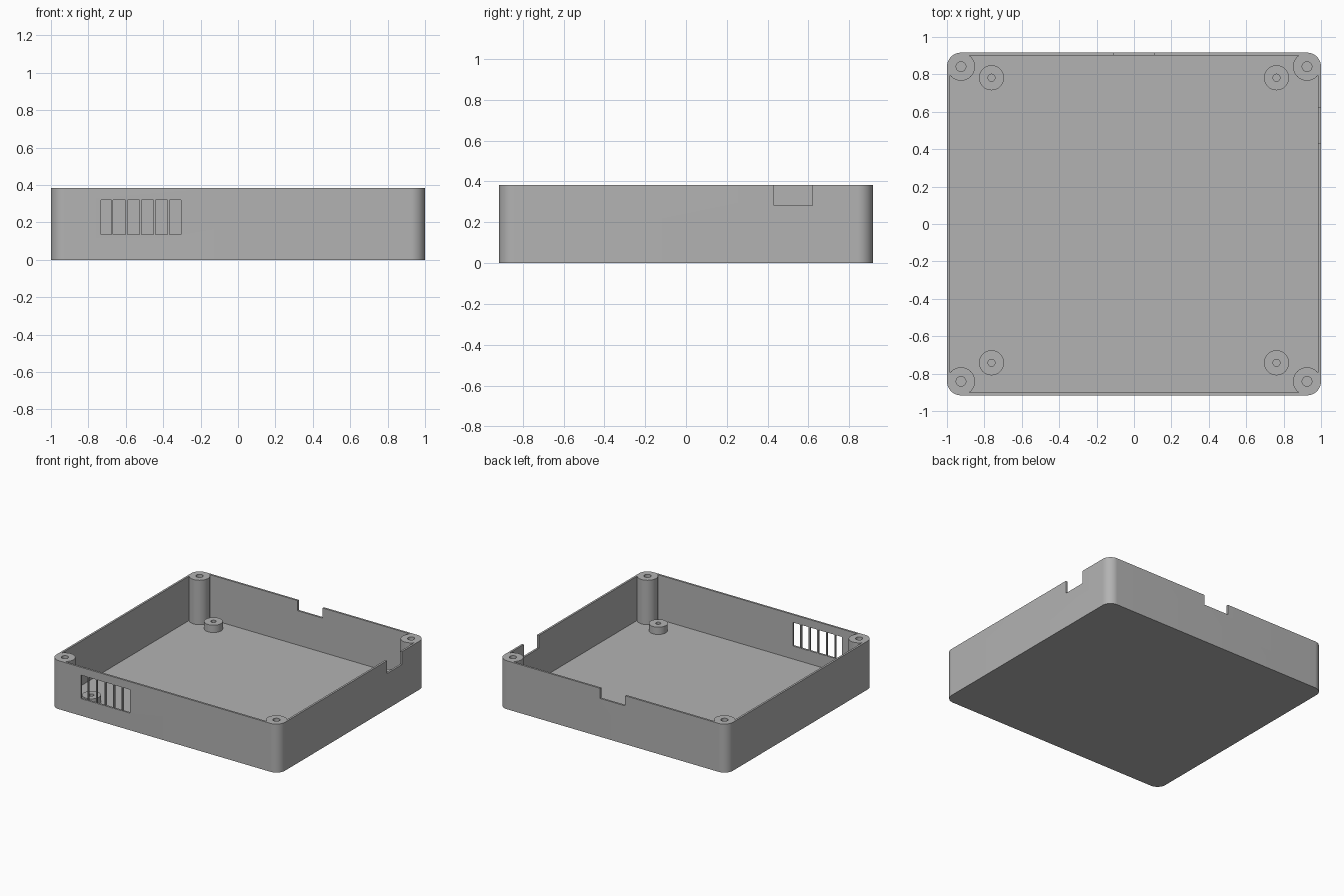
import bpy, bmesh, math
from math import sin, cos, pi

cube = bpy.data.objects.get("Cube")
if cube:
    bpy.data.objects.remove(cube, do_unlink=True)

HX, HY, H = 1.0, 0.916, 0.383      # half width, half depth, height
WALL, FLOOR, R = 0.029, 0.032, 0.075  # wall, floor, corner and post radius

grey = bpy.data.materials.new("plain grey")
grey.use_nodes = True
colour = (0.45, 0.45, 0.45, 1)
grey.diffuse_color = colour
grey.node_tree.nodes["Principled BSDF"].inputs["Base Color"].default_value = colour


def prism(name, outline, z0, z1):
    """Extrude a counter-clockwise outline from z0 to z1."""
    bm = bmesh.new()
    face = bm.faces.new([bm.verts.new((x, y, z0)) for x, y in outline])
    top = bmesh.ops.extrude_face_region(bm, geom=[face])["geom"]
    bmesh.ops.translate(bm, vec=(0, 0, z1 - z0),
                        verts=[g for g in top if isinstance(g, bmesh.types.BMVert)])
    bmesh.ops.recalc_face_normals(bm, faces=bm.faces)
    mesh = bpy.data.meshes.new(name)
    bm.to_mesh(mesh)
    bm.free()
    mesh.materials.append(grey)
    obj = bpy.data.objects.new(name, mesh)
    bpy.context.collection.objects.link(obj)
    return obj


def arc(cx, cy, r, a0, a1, n=16):
    angles = [a0 + (a1 - a0) * i / n for i in range(n + 1)]
    return [(cx + r * cos(a), cy + r * sin(a)) for a in angles]


def circle(cx, cy, r, n=48):
    return arc(cx, cy, r, 0, 2 * pi, n)[:-1]


def box(x0, x1, y0, y1):
    return [(x0, y0), (x1, y0), (x1, y1), (x0, y1)]


def cut(obj, outline, z0, z1):
    """Subtract a prism and discard the cutter."""
    cutter = prism("cutter", outline, z0, z1)
    cutter.hide_render = True
    mod = obj.modifiers.new("cut", "BOOLEAN")
    mod.operation, mod.solver, mod.object = "DIFFERENCE", "EXACT", cutter
    bpy.context.view_layer.objects.active = obj
    bpy.ops.object.modifier_apply(modifier=mod.name)
    bpy.data.objects.remove(cutter, do_unlink=True)


def smooth(obj):
    bpy.ops.object.select_all(action="DESELECT")
    obj.select_set(True)
    bpy.context.view_layer.objects.active = obj
    bpy.ops.object.shade_smooth_by_angle(angle=math.radians(30))


# Rounded tray, with a cavity whose outline leaves a screw post in each corner
corners = [(1, 1), (-1, 1), (-1, -1), (1, -1)]
posts = [(sx * (HX - R), sy * (HY - R)) for sx, sy in corners]
bite = math.asin((R - WALL) / R)
outer, inner = [], []
for i, (px, py) in enumerate(posts):
    a = i * pi / 2
    outer += arc(px, py, R, a, a + pi / 2)
    inner += arc(px, py, R, a - bite, a - 1.5 * pi + pi / 2 + bite - pi / 2, 24)

tray = prism("enclosure_tray", outer, 0, H)
cut(tray, inner, FLOOR, H + 0.1)

# Screw holes in the posts
for px, py in posts:
    cut(tray, circle(px, py, 0.026, 32), 0.08, H + 0.1)

# Cable notches in the back and left walls
cut(tray, box(-0.11, 0.11, HY - 0.05, HY + 0.1), H - 0.08, H + 0.1)
cut(tray, box(HX - 0.05, HX + 0.1, 0.432, 0.62), H - 0.102, H + 0.1)

# Six vent slots in the front wall, separated by thin bars
bars = [-0.672 + 0.075 * i for i in range(5)]
starts = [-0.733] + [b + 0.005 for b in bars]
ends = [b - 0.005 for b in bars] + [-0.305]
for x0, x1 in zip(starts, ends):
    cut(tray, box(x0, x1, -HY - 0.1, -HY + 0.04), 0.135, 0.321)
smooth(tray)

# Hollow board standoffs on the floor
for side, x in (("right", -0.762), ("left", 0.762)):
    for end, y in (("front", -0.742), ("back", 0.782)):
        standoff = prism(f"{end}_{side}_standoff", circle(x, y, 0.067), FLOOR - 0.01, 0.09)
        cut(standoff, circle(x, y, 0.019, 32), 0, 0.2)
        smooth(standoff)
